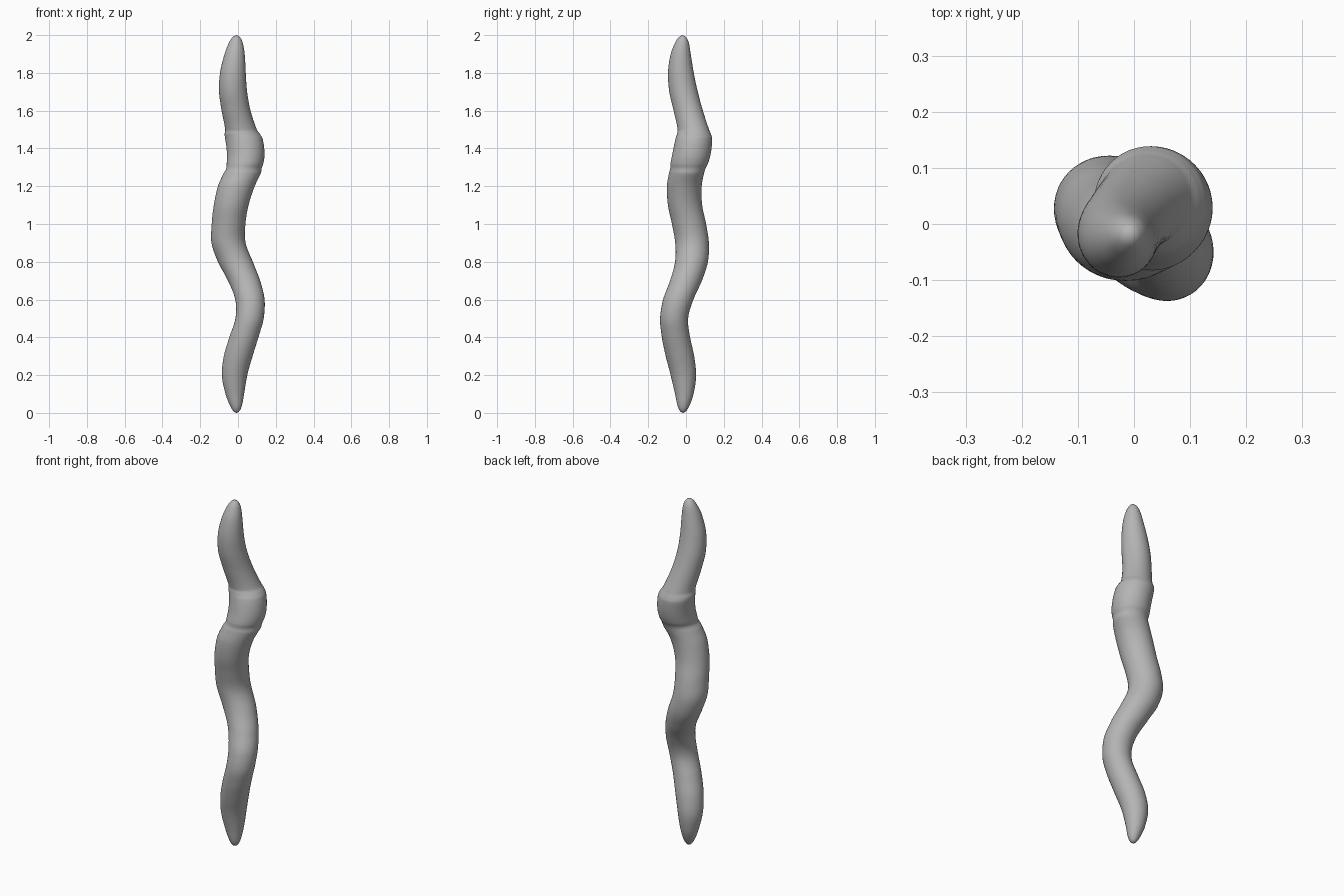
import bpy, bmesh, math

if "Cube" in bpy.data.objects:
    bpy.data.objects.remove(bpy.data.objects["Cube"])

# Body path: height, centre x, centre y, radius
PATH = [
    (0.00, -.008, -.016, 0), (0.03, -.010, -.014, .028), (0.10, -.017, -.009, .049),
    (0.20, -.018, -.014, .067), (0.30, .001, -.032, .074), (0.40, .031, -.053, .074),
    (0.50, .061, -.063, .074), (0.60, .063, -.041, .077), (0.70, .032, .000, .080),
    (0.80, -.014, .029, .086), (0.90, -.050, .032, .089), (1.00, -.050, .016, .089),
    (1.10, -.036, -.005, .090), (1.20, -.009, -.009, .092),
    # raised collar with a shallow groove below it
    (1.27, .023, .003, .091), (1.295, .032, .010, .090), (1.32, .037, .017, .096),
    (1.36, .041, .027, .099), (1.41, .038, .036, .099), (1.455, .030, .042, .096),
    (1.475, .023, .042, .090), (1.50, .016, .039, .081),
    # tapering head
    (1.60, -.010, .012, .075), (1.70, -.026, -.013, .074), (1.80, -.027, -.027, .068),
    (1.90, -.018, -.028, .053), (1.965, -.011, -.021, .034), (2.00, -.008, -.018, 0),
]
SIDES, STEPS = 48, 6


def slope(i, k):
    a, b = PATH[max(i - 1, 0)], PATH[min(i + 1, len(PATH) - 1)]
    fa, fb = (a[k] ** 2, b[k] ** 2) if k == 3 else (a[k], b[k])
    return (fb - fa) / (b[0] - a[0])


def sample(i, t, k):
    """Smooth curve through the path; radius is blended squared for round tips."""
    a, b = PATH[i], PATH[i + 1]
    p, q = (a[k] ** 2, b[k] ** 2) if k == 3 else (a[k], b[k])
    h = b[0] - a[0]
    return ((2*t**3 - 3*t**2 + 1) * p + (t**3 - 2*t**2 + t) * h * slope(i, k)
            + (3*t**2 - 2*t**3) * q + (t**3 - t**2) * h * slope(i + 1, k))


bm = bmesh.new()
rings = []
for i in range(len(PATH) - 1):
    for s in range(STEPS):
        if i == 0 and s == 0:
            continue
        t = s / STEPS
        z = PATH[i][0] + t * (PATH[i + 1][0] - PATH[i][0])
        x, y = sample(i, t, 1), sample(i, t, 2)
        r = math.sqrt(max(sample(i, t, 3), 1e-6))
        # a leaning tube has a level section stretched along its lean
        tx = slope(i, 1) * (1 - t) + slope(i + 1, 1) * t
        ty = slope(i, 2) * (1 - t) + slope(i + 1, 2) * t
        lean2 = tx * tx + ty * ty
        stretch = (math.sqrt(1 + lean2) - 1) / max(lean2, 1e-9)
        ring = []
        for n in range(SIDES):
            a = 2 * math.pi * n / SIDES
            u, v = math.cos(a), math.sin(a)
            d = (u * tx + v * ty) * stretch
            ring.append(bm.verts.new((x + r * (u + d * tx), y + r * (v + d * ty), z)))
        rings.append(ring)

# Skin between rings, then close both tips
for lo, hi in zip(rings, rings[1:]):
    for n in range(SIDES):
        m = (n + 1) % SIDES
        bm.faces.new((lo[n], lo[m], hi[m], hi[n]))
for ring, end in ((rings[0], PATH[0]), (rings[-1], PATH[-1])):
    tip = bm.verts.new((end[1], end[2], end[0]))
    for n in range(SIDES):
        bm.faces.new((tip, ring[n], ring[(n + 1) % SIDES]))
bmesh.ops.recalc_face_normals(bm, faces=bm.faces)
for f in bm.faces:
    f.smooth = True

mesh = bpy.data.meshes.new("worm_body")
bm.to_mesh(mesh)
bm.free()

# Darker grey skin
skin = bpy.data.materials.new("grey_skin")
skin.diffuse_color = (0.46, 0.46, 0.46, 1)
skin.use_nodes = True
skin.node_tree.nodes["Principled BSDF"].inputs["Base Color"].default_value = skin.diffuse_color
mesh.materials.append(skin)
bpy.context.collection.objects.link(bpy.data.objects.new("worm_body", mesh))
